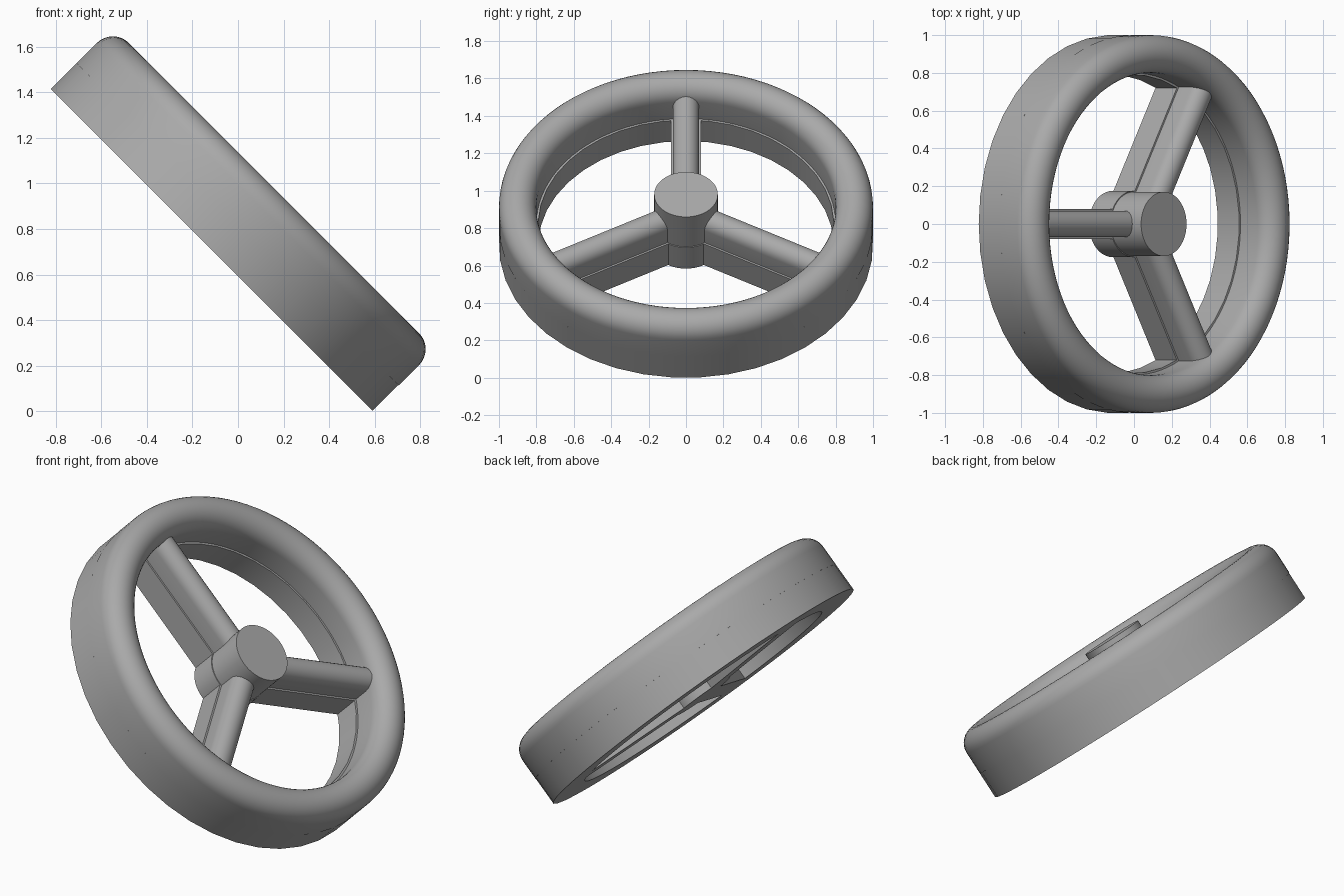
import bpy, bmesh
from math import pi, sin, cos, radians
from mathutils import Matrix, Vector

if "Cube" in bpy.data.objects:
    bpy.data.objects.remove(bpy.data.objects["Cube"], do_unlink=True)

grey = bpy.data.materials.new("mid grey")
grey.use_nodes = True
COLOUR = (0.4, 0.4, 0.4, 1)
grey.diffuse_color = COLOUR
grey.node_tree.nodes["Principled BSDF"].inputs["Base Color"].default_value = COLOUR

# The wheel is built flat, then tilted so that it rests on its edge
TILT = Matrix.Translation((-0.115, 0, 0.707)) @ Matrix.Rotation(radians(45), 4, 'Y')
SPLIT = 0.16      # height where the base layer meets the rounded layer
HEIGHT = 0.386


def finish(name, bm, turn=0):
    bmesh.ops.recalc_face_normals(bm, faces=bm.faces)
    mesh = bpy.data.meshes.new(name)
    bm.to_mesh(mesh)
    bm.free()
    mesh.materials.append(grey)
    obj = bpy.data.objects.new(name, mesh)
    bpy.context.collection.objects.link(obj)
    obj.matrix_world = TILT @ Matrix.Rotation(turn, 4, 'Z')
    bpy.ops.object.select_all(action='DESELECT')
    obj.select_set(True)
    bpy.context.view_layer.objects.active = obj
    bpy.ops.object.shade_smooth_by_angle(angle=radians(35))


def ring(name, profile, steps):
    """Revolve a closed (radius, height) profile, starting at -x."""
    bm = bmesh.new()
    loops = []
    for i in range(steps):
        a = pi + 2 * pi * i / steps
        loops.append([bm.verts.new((r * cos(a), r * sin(a), z)) for r, z in profile])
    n = len(profile)
    for i in range(steps):
        a, b = loops[i], loops[(i + 1) % steps]
        for j in range(n):
            k = (j + 1) % n
            bm.faces.new((a[j], b[j], b[k], a[k]))
    finish(name, bm)


def spoke(name, profile, start, end, turn):
    """Extrude a (y, z) profile outward from the hub."""
    bm = bmesh.new()
    face = bm.faces.new([bm.verts.new((start, y, z)) for y, z in profile])
    out = bmesh.ops.extrude_face_region(bm, geom=[face], use_keep_orig=True)
    moved = [v for v in out["geom"] if isinstance(v, bmesh.types.BMVert)]
    bmesh.ops.translate(bm, verts=moved, vec=Vector((end - start, 0, 0)))
    finish(name, bm, turn)


def cylinder(name, radius, low, high, steps):
    bm = bmesh.new()
    bmesh.ops.create_cone(bm, cap_ends=True, segments=steps, radius1=radius, radius2=radius,
                          depth=high - low, matrix=Matrix.Translation((0, 0, (low + high) / 2)))
    finish(name, bm)


def dome(centre, radius, z, steps):
    """Half circle of profile points, from the + side over the top to the - side."""
    return [(centre + radius * cos(pi * i / steps), z + radius * sin(pi * i / steps))
            for i in range(steps + 1)]


# Rim: flat faceted base ring and rounded upper ring
ring("rim_base", [(0.79, 0), (1, 0), (1, SPLIT), (0.79, SPLIT)], 41)
ring("rim_top", [(0.8, SPLIT), (1, SPLIT)] + dome(0.9, 0.1, HEIGHT - 0.1, 16), 96)

# Hub
cylinder("hub_base", 0.175, 0, SPLIT, 48)
cylinder("hub_top", 0.17, SPLIT, HEIGHT, 64)

# Three spokes, each a box below and a round-topped bar above
for i, side in enumerate(("upper", "right", "left")):
    turn = pi + 2 * pi * i / 3
    spoke(side + "_spoke_base", [(-0.08, 0), (0.08, 0), (0.08, SPLIT), (-0.08, SPLIT)],
          0.05, 0.85, turn)
    spoke(side + "_spoke_top", [(-0.07, SPLIT), (0.07, SPLIT)] + dome(0, 0.07, 0.25, 12),
          0.05, 0.85, turn)
